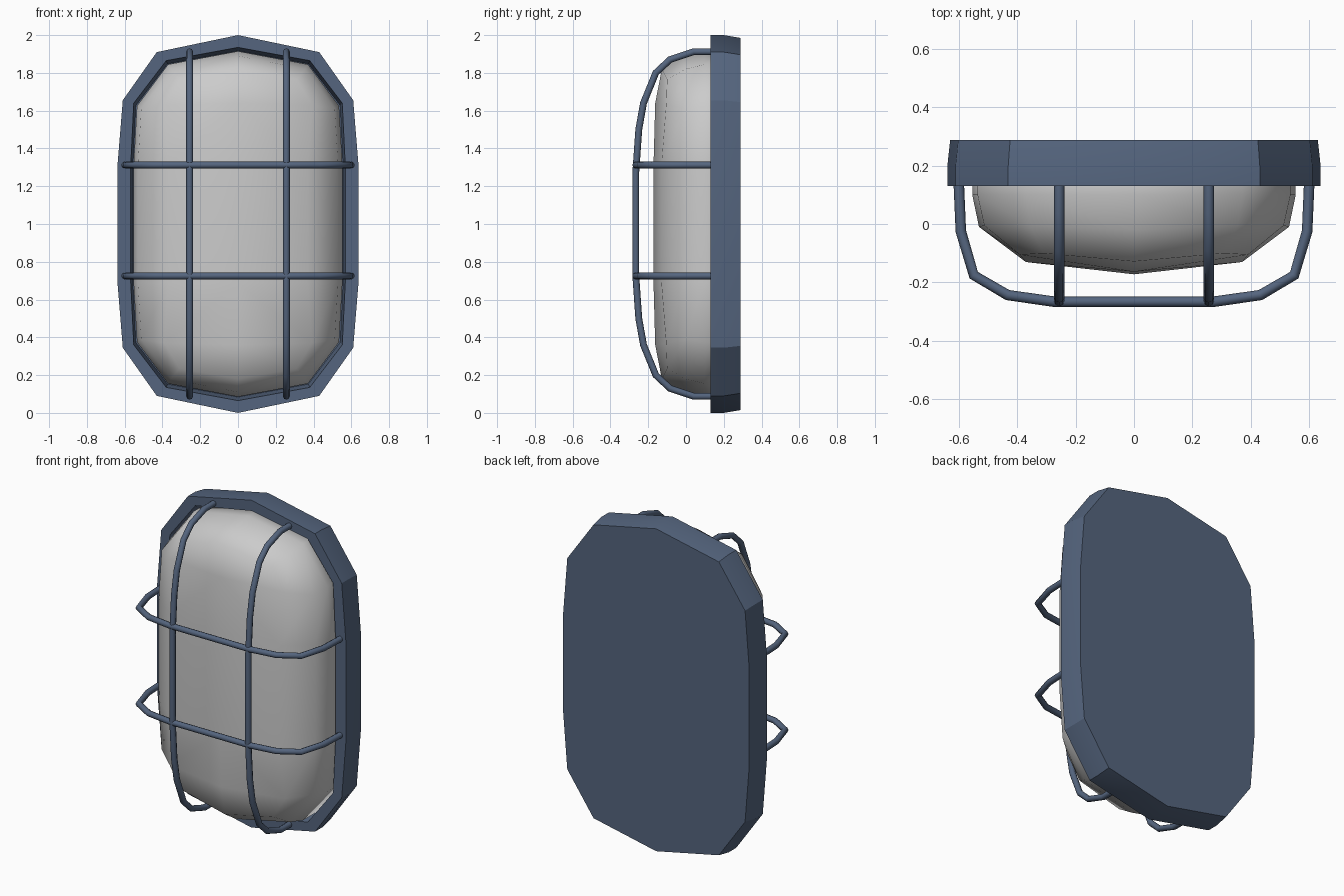
import bpy, bmesh, math

if "Cube" in bpy.data.objects:
    bpy.data.objects.remove(bpy.data.objects["Cube"])

blue = bpy.data.materials.new("blue_grey_paint")
blue.diffuse_color = (0.09, 0.13, 0.21, 1)
blue.use_nodes = True
blue.node_tree.nodes["Principled BSDF"].inputs["Base Color"].default_value = blue.diffuse_color


def ring(q, y):
    """14-point symmetric outline from four quarter points (x, height above middle),
    clockwise from the top; y is a number or one value per quarter point."""
    ys = y if isinstance(y, (list, tuple)) else [y] * 4
    right = [(x, v, z) for (x, z), v in zip(q, ys)]
    half = right + [(x, v, -z) for x, v, z in reversed(right)]
    full = half + [(-x, v, z) for x, v, z in reversed(half[1:-1])]
    return [(x, v, 1 + z) for x, v, z in full]


def bridge(bm, a, b):
    n = len(a)
    for i in range(n):
        j = (i + 1) % n
        bm.faces.new((a[i], a[j], b[j], b[i]))


def finish(name, bm, mat=None, angle=30):
    bmesh.ops.recalc_face_normals(bm, faces=bm.faces)
    me = bpy.data.meshes.new(name)
    bm.to_mesh(me)
    bm.free()
    ob = bpy.data.objects.new(name, me)
    bpy.context.collection.objects.link(ob)
    if mat:
        me.materials.append(mat)
    bpy.ops.object.select_all(action='DESELECT')
    ob.select_set(True)
    bpy.context.view_layer.objects.active = ob
    bpy.ops.object.shade_smooth_by_angle(angle=math.radians(angle))
    return ob


# Frame with closed back and recessed front opening
outer = [(0, 1.0), (0.43, 0.91), (0.61, 0.655), (0.638, 0.31)]
inner = [(0, 0.935), (0.38, 0.865), (0.552, 0.64), (0.568, 0.31)]
scale = lambda q, s: [(x * s, z * s) for x, z in q]
bm = bmesh.new()
loops = [(scale(outer, 0.985), 0.288), (outer, 0.20), (outer, 0.13),
         (inner, 0.13), (scale(inner, 0.98), 0.24)]
rings = [[bm.verts.new(p) for p in ring(q, y)] for q, y in loops]
for a, b in zip(rings, rings[1:]):
    bridge(bm, a, b)
bm.faces.new(rings[0])
bm.faces.new(rings[-1])
finish("wall_frame", bm, blue, 25)

# Domed diffuser: rings for the sides, a quad grid around a centre spine in front
bm = bmesh.new()
side = [(0, 0.915), (0.37, 0.845), (0.535, 0.625), (0.553, 0.31)]
mid = [(0, 0.89), (0.355, 0.82), (0.512, 0.61), (0.53, 0.31)]
face = [(0, 0.82), (0.31, 0.765), (0.39, 0.63), (0.37, 0.31)]
rings = [[bm.verts.new(p) for p in ring(q, y)] for q, y in
         ((side, 0.24), (side, 0.10), (mid, [-0.02, -0.005, -0.005, -0.01]),
          (face, [-0.128, -0.10, -0.105, -0.13]))]
for a, b in zip(rings, rings[1:]):
    bridge(bm, a, b)
f = rings[-1]
spine = [f[0]] + [bm.verts.new((0, y, 1 + z)) for z, y in
                  ((0.64, -0.163), (0.31, -0.172), (-0.31, -0.172), (-0.64, -0.163))] + [f[7]]
for s in (1, -1):
    edge = [f[(s * i) % 14] for i in range(8)]
    bm.faces.new((spine[0], edge[1], edge[2], spine[1]))
    for i in range(1, 4):
        bm.faces.new((spine[i], edge[i + 1], edge[i + 2], spine[i + 1]))
    bm.faces.new((spine[4], edge[5], edge[6], spine[5]))
glass = finish("diffuser", bm, None, 60)
mod = glass.modifiers.new("thickness", 'SOLIDIFY')
mod.thickness = 0.03
mod.offset = -1


# Guard bars: round wire swept along mirrored half paths
def bar(name, pts, r=0.018, sides=8):
    """Sweep a planar path; each point is (x, y, z)."""
    cu = bpy.data.curves.new(name, 'CURVE')
    cu.dimensions = '3D'
    cu.bevel_depth = r
    cu.bevel_resolution = sides // 2 - 2
    cu.use_fill_caps = True
    sp = cu.splines.new('POLY')
    sp.points.add(len(pts) - 1)
    for p, co in zip(sp.points, pts):
        p.co = (*co, 1)
    tmp = bpy.data.objects.new(name + "_path", cu)
    bpy.context.collection.objects.link(tmp)
    bpy.context.view_layer.update()
    me = bpy.data.meshes.new_from_object(tmp)
    bpy.data.objects.remove(tmp)
    bm = bmesh.new()
    bm.from_mesh(me)
    bpy.data.meshes.remove(me)
    finish(name, bm, blue, 50)


upright = [(0.912, 0.16), (0.912, 0.04), (0.87, -0.085), (0.80, -0.16),
           (0.64, -0.225), (0.50, -0.25), (0.27, -0.266)]
for n, x in (("left", -0.256), ("right", 0.256)):
    path = [(x, y, 1 + z) for z, y in upright]
    path += [(x, y, 1 - z) for z, y in reversed(upright)]
    bar("upright_bar_" + n, path)

cross = [(0.60, 0.16), (0.592, -0.025), (0.548, -0.175), (0.432, -0.243), (0.27, -0.266)]
for n, z in (("lower", 0.725), ("upper", 1.312)):
    path = [(-x, y, z) for x, y in cross] + [(x, y, z) for x, y in reversed(cross)]
    bar("cross_bar_" + n, path)
